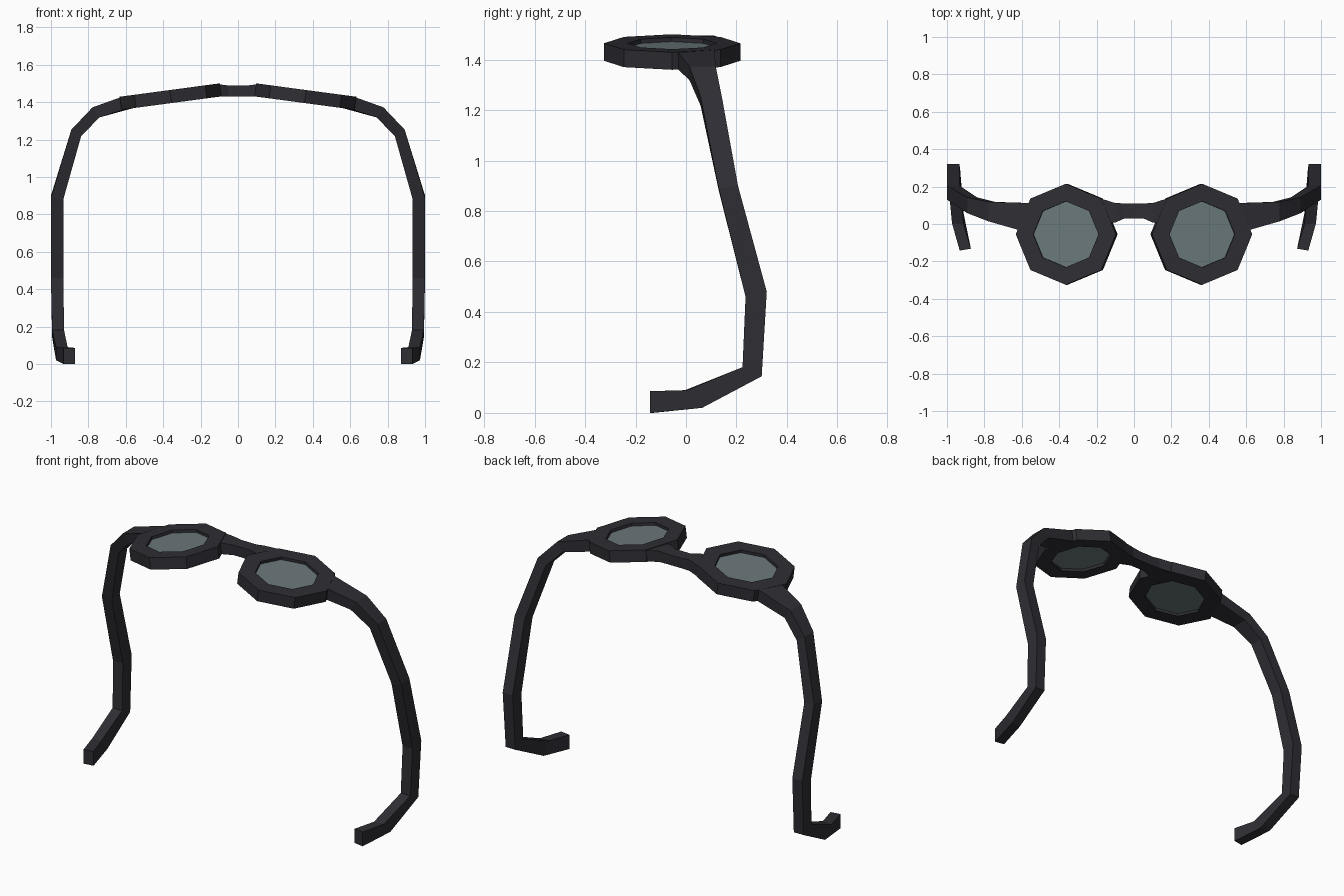
import bpy, bmesh, math
from mathutils import Vector, Matrix

if "Cube" in bpy.data.objects:
    bpy.data.objects.remove(bpy.data.objects["Cube"])


def material(name, rgb):
    m = bpy.data.materials.new(name)
    m.diffuse_color = (*rgb, 1)
    m.use_nodes = True
    m.node_tree.nodes["Principled BSDF"].inputs["Base Color"].default_value = m.diffuse_color
    return m


FRAME = material("charcoal_plastic", (0.027, 0.027, 0.034))
LENS = material("grey_lens", (0.148, 0.190, 0.200))


def finish(bm, name, mat, mirror=True):
    bmesh.ops.recalc_face_normals(bm, faces=bm.faces)
    me = bpy.data.meshes.new(name)
    bm.to_mesh(me)
    bm.free()
    me.materials.append(mat)
    ob = bpy.data.objects.new(name, me)
    bpy.context.collection.objects.link(ob)
    if mirror:
        mod = ob.modifiers.new("mirror", 'MIRROR')
        mod.use_mirror_merge = False
    return ob


def loft(stations, name, mirror=True):
    """Four-sided bar through stations of (centre, half height, half width)."""
    bm = bmesh.new()
    rings = []
    for c, u, v in stations:
        c, u, v = Vector(c), Vector(u), Vector(v)
        rings.append([bm.verts.new(p) for p in (c + u - v, c + u + v, c - u + v, c - u - v)])
    for a, b in zip(rings, rings[1:]):
        for i in range(4):
            j = (i + 1) % 4
            bm.faces.new((a[i], a[j], b[j], b[i]))
    bm.faces.new(rings[0])
    bm.faces.new(rings[-1])
    return finish(bm, name, mat=FRAME, mirror=mirror)


# Placement of one eye: eight-sided, tilted down towards the outside
EYE = Matrix.Translation((0.36, -0.055, 1.43)) @ Matrix.Rotation(math.radians(7.6), 4, 'Y')


def octagon(bm, r, z):
    return [bm.verts.new(EYE @ Vector((r * math.cos(i * math.pi / 4), r * math.sin(i * math.pi / 4), z)))
            for i in range(8)]


# Rims
bm = bmesh.new()
loops = [octagon(bm, r, z) for r, z in ((0.27, 0.035), (0.27, -0.035), (0.176, -0.035), (0.176, 0.035))]
for k in range(4):
    a, b = loops[k], loops[(k + 1) % 4]
    for i in range(8):
        j = (i + 1) % 8
        bm.faces.new((a[i], a[j], b[j], b[i]))
finish(bm, "rim", FRAME)

# Lenses, slightly recessed on both sides
bm = bmesh.new()
a, b = octagon(bm, 0.178, 0.018), octagon(bm, 0.178, -0.018)
bm.faces.new(a)
bm.faces.new(b)
for i in range(8):
    j = (i + 1) % 8
    bm.faces.new((a[i], a[j], b[j], b[i]))
finish(bm, "lens", LENS)

# Nose bridge
half = [(0.19, 0.068, 1.452, 0.033, 0.072), (0.10, 0.060, 1.462, 0.033, 0.052), (0.05, 0.070, 1.459, 0.030, 0.040)]
path = [(-x, y, z, h, w) for x, y, z, h, w in half] + half[::-1]
loft([((x, y, z), (0, 0, h), (0, w, 0)) for x, y, z, h, w in path], "nose_bridge", mirror=False)

# Temple arms with hooked ear tips
loft([
    ((0.585, 0.040, 1.400), (0.005, 0, 0.034), (-0.027, 0.072, 0.004)),
    ((0.760, 0.066, 1.345), (0.018, 0, 0.027), (0, 0.052, 0)),
    ((0.865, 0.100, 1.235), (0.026, 0, 0.018), (0, 0.042, 0)),
    ((0.967, 0.168, 0.890), (0.033, 0, 0.004), (0, 0.038, 0.006)),
    ((0.967, 0.278, 0.470), (0.033, 0, 0), (0, 0.042, 0.010)),
    ((0.962, 0.262, 0.163), (0.032, 0, 0), (0, 0.038, -0.018)),
    ((0.942, 0.030, 0.055), (0.031, 0.004, 0), (0, 0.030, -0.035)),
    ((0.902, -0.137, 0.043), (0.030, -0.005, 0), (0, 0, -0.043)),
], "temple_arm")
